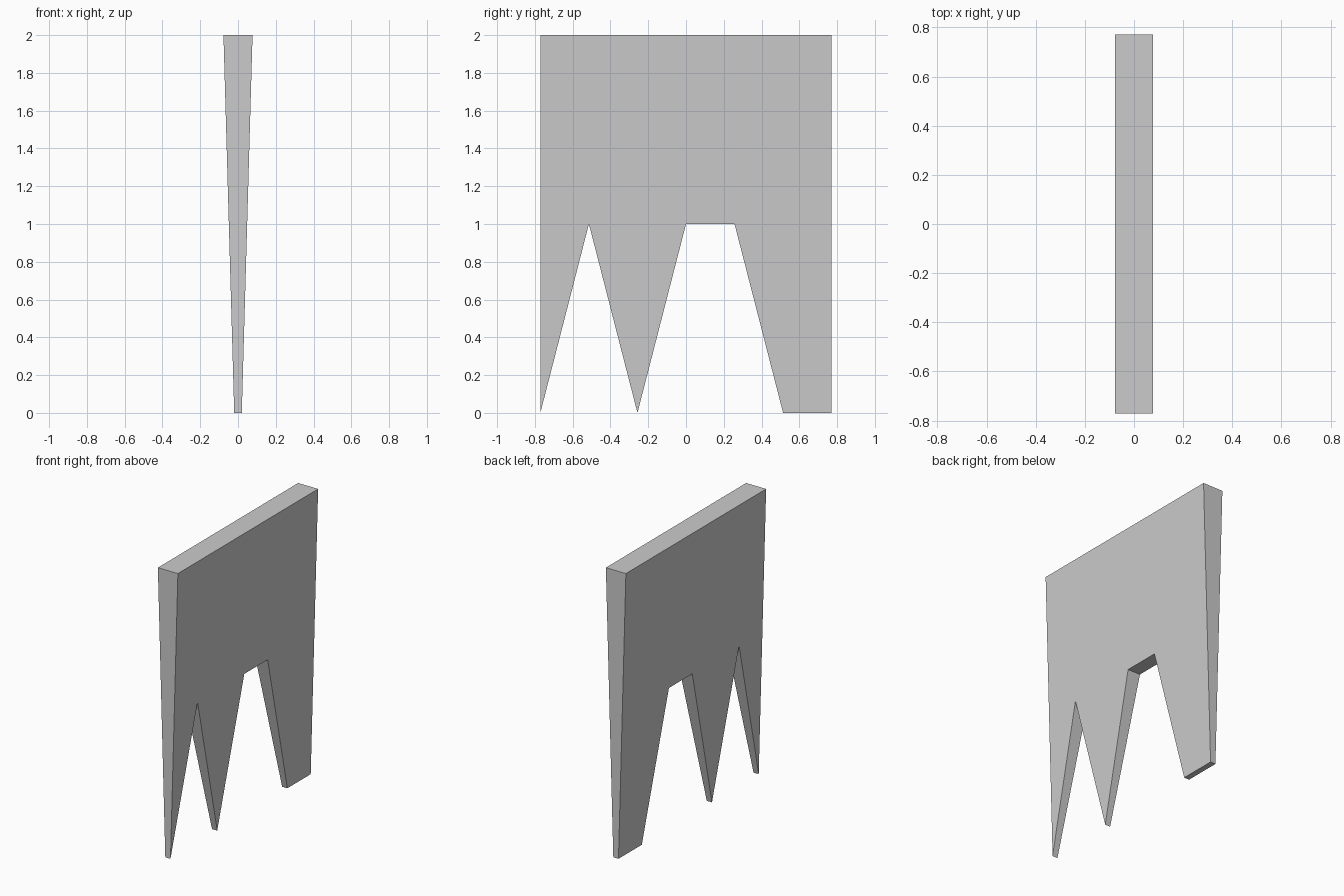
import bpy, bmesh

if "Cube" in bpy.data.objects:
    bpy.data.objects.remove(bpy.data.objects["Cube"])

STEP = 0.257              # width of one sixth of the panel
TOP_HALF, BOTTOM_HALF = 0.077, 0.02

# Side outline in sixths of the width (y) and height (z)
outline = [(-3, 0), (-2, 1), (-1, 0), (0, 1), (1, 1), (2, 0), (3, 0), (3, 2), (-3, 2)]


def half_thickness(z):
    return BOTTOM_HALF + (TOP_HALF - BOTTOM_HALF) * z / 2


# Notched panel, tapering in thickness towards the bottom
bm = bmesh.new()
sides = [[bm.verts.new((s * half_thickness(z), y * STEP, z)) for y, z in outline]
         for s in (-1, 1)]
for ring in sides:
    bm.faces.new(ring)
left, right = sides
for i in range(len(outline)):
    j = (i + 1) % len(outline)
    bm.faces.new((left[i], left[j], right[j], right[i]))
bmesh.ops.recalc_face_normals(bm, faces=bm.faces)

mesh = bpy.data.meshes.new("notched_panel")
bm.to_mesh(mesh)
bm.free()
bpy.context.collection.objects.link(bpy.data.objects.new("notched_panel", mesh))
